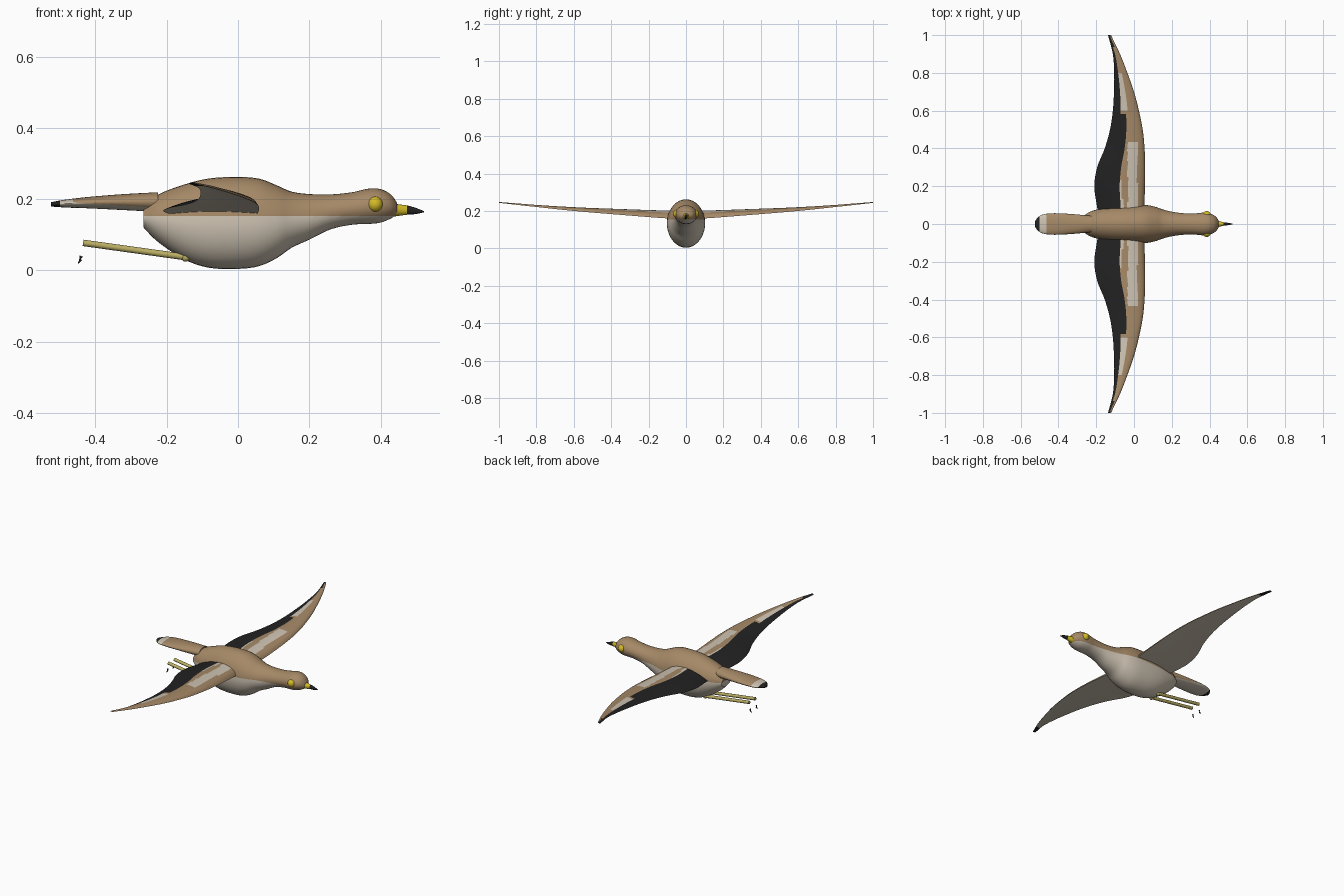
import bpy, bmesh, math
from mathutils import Vector

if "Cube" in bpy.data.objects:
    bpy.data.objects.remove(bpy.data.objects["Cube"])


def material(name, rgb):
    m = bpy.data.materials.new(name)
    m.diffuse_color = (*rgb, 1)
    m.use_nodes = True
    m.node_tree.nodes["Principled BSDF"].inputs["Base Color"].default_value = m.diffuse_color
    return m


BROWN = material("feather brown", (0.38, 0.25, 0.135))
CREAM = material("belly cream", (0.62, 0.55, 0.45))
BLACK = material("feather black", (0.016, 0.016, 0.016))
YELLOW = material("eye yellow", (0.65, 0.49, 0.02))
OLIVE = material("leg olive yellow", (0.50, 0.43, 0.13))
ALL = [BROWN, CREAM, BLACK, YELLOW, OLIVE]


def curve(points, t):
    """Smooth interpolation through rows of numbers, t from 0 to len - 1."""
    i = min(int(t), len(points) - 2)
    f = t - i
    p = [points[max(0, min(len(points) - 1, i + k))] for k in (-1, 0, 1, 2)]
    return [b + 0.5 * f * (c - a + f * (2 * a - 5 * b + 4 * c - d + f * (3 * (b - c) + d - a)))
            for a, b, c, d in zip(*p)]


def finish(name, bm, rule, angle=40):
    """Turn a bmesh into a smooth object, coloured by a rule on face centres."""
    bmesh.ops.recalc_face_normals(bm, faces=bm.faces[:])
    bm.normal_update()
    for f in bm.faces:
        f.material_index = ALL.index(rule(f.calc_center_median(), f.normal))
    me = bpy.data.meshes.new(name)
    bm.to_mesh(me)
    bm.free()
    for m in ALL:
        me.materials.append(m)
    ob = bpy.data.objects.new(name, me)
    bpy.context.collection.objects.link(ob)
    bpy.ops.object.select_all(action='DESELECT')
    ob.select_set(True)
    bpy.context.view_layer.objects.active = ob
    bpy.ops.object.shade_smooth_by_angle(angle=math.radians(angle))
    return ob


def loft(name, stations, rule, cuts=(), n=36, sub=4):
    """Elliptic sections (x, z low, z high, half width) joined along x."""
    bm = bmesh.new()
    rings = []
    for k in range((len(stations) - 1) * sub + 1):
        x, lo, hi, w = curve(stations, k / sub)
        ring = []
        for j in range(n):
            a = 2 * math.pi * j / n
            ring.append(bm.verts.new((x, w * math.cos(a), (lo + hi) / 2 + (hi - lo) / 2 * math.sin(a))))
        rings.append(ring)
    for r, s in zip(rings, rings[1:]):
        for j in range(n):
            bm.faces.new((r[j], r[(j + 1) % n], s[(j + 1) % n], s[j]))
    bm.faces.new(rings[0])
    bm.faces.new(rings[-1])
    # clean colour borders
    for co, no in cuts:
        bmesh.ops.bisect_plane(bm, geom=bm.verts[:] + bm.edges[:] + bm.faces[:],
                               plane_co=co, plane_no=no)
    return finish(name, bm, rule)


# Body, neck and head
loft("body", [
    (-0.265, 0.12, 0.175, 0.045), (-0.225, 0.08, 0.212, 0.068), (-0.15, 0.03, 0.241, 0.088),
    (-0.08, 0.007, 0.258, 0.098), (0.0, 0.004, 0.262, 0.102), (0.06, 0.012, 0.257, 0.101),
    (0.11, 0.035, 0.238, 0.092), (0.15, 0.063, 0.221, 0.078), (0.2, 0.086, 0.214, 0.065),
    (0.26, 0.115, 0.213, 0.057), (0.32, 0.128, 0.219, 0.056), (0.365, 0.13, 0.229, 0.06),
    (0.40, 0.134, 0.228, 0.056), (0.43, 0.146, 0.212, 0.042), (0.447, 0.158, 0.188, 0.02)],
    lambda c, n: BROWN if c.z > 0.153 else CREAM,
    cuts=[((0, 0, 0.153), (0, 0, 1))])

# Tail with pale band and dark tip
loft("tail", [
    (-0.525, 0.179, 0.191, 0.012), (-0.51, 0.178, 0.194, 0.034), (-0.48, 0.176, 0.199, 0.051),
    (-0.42, 0.174, 0.206, 0.057), (-0.32, 0.169, 0.214, 0.052), (-0.225, 0.164, 0.219, 0.043)],
    lambda c, n: BLACK if c.x < -0.5 else
    CREAM if c.x < -0.463 or c.z < 0.19 - 0.06 * (c.x + 0.46) else BROWN,
    cuts=[((-0.5, 0, 0), (1, 0, 0)), ((-0.463, 0, 0), (1, 0, 0)),
          ((-0.46, 0, 0.19), (0.06, 0, 1))])

# Beak
loft("beak", [
    (0.43, 0.15, 0.188, 0.024), (0.452, 0.153, 0.185, 0.015), (0.475, 0.156, 0.182, 0.009),
    (0.5, 0.158, 0.175, 0.006), (0.522, 0.163, 0.166, 0.002)],
    lambda c, n: YELLOW if c.x < 0.475 else BLACK, n=16)

# Wing outline from root to tip: y, leading x, trailing x, underside z, thickness
OUTLINE = [
    (0.0, 0.05, -0.18, 0.155, 0.042), (0.1, 0.055, -0.197, 0.16, 0.038),
    (0.2, 0.058, -0.21, 0.167, 0.034), (0.3, 0.059, -0.195, 0.175, 0.03),
    (0.4, 0.056, -0.155, 0.183, 0.026), (0.5, 0.046, -0.127, 0.191, 0.022),
    (0.6, 0.026, -0.112, 0.2, 0.018), (0.7, 0.0, -0.106, 0.21, 0.014),
    (0.8, -0.035, -0.105, 0.221, 0.01), (0.9, -0.074, -0.112, 0.232, 0.007),
    (1.0, -0.122, -0.138, 0.243, 0.004)]


def wing_colour(c, n):
    y = abs(c.y)
    _, lead, trail, _, _ = curve(OUTLINE, min(y, 1) * 10)
    t = (lead - c.x) / (lead - trail)
    if y > 0.94 and (n.z < 0 or t > 0.3):
        return BLACK
    if n.z < 0:
        return CREAM
    if t > (0.5 if y < 0.58 else 0.7):
        return BLACK
    if y < 0.44 and -0.034 < c.x < 0.018:
        return CREAM
    if (0.6 < y < 0.8 and t > 0.45) or (y < 0.24 and t > 0.45):
        return CREAM
    return BROWN


def wing(name, side):
    bm = bmesh.new()
    chord, span = 30, 60
    rows = []
    for k in range(span + 1):
        y, lead, trail, z, thick = curve(OUTLINE, k * 10 / span)
        top, low = [], []
        for j in range(chord + 1):
            t = j / chord
            x = lead + (trail - lead) * t
            base = z + thick * 0.15 * math.sin(math.pi * t)
            bulge = thick * 2.2 * math.sqrt(t) * (1 - t) ** 0.9 * 1.1
            top.append(bm.verts.new((x, side * y, base + bulge)))
            low.append(top[-1] if j in (0, chord) else bm.verts.new((x, side * y, base)))
        rows.append(top + low[-2:0:-1])
    m = len(rows[0])
    for r, s in zip(rows, rows[1:]):
        for j in range(m):
            bm.faces.new((r[j], r[(j + 1) % m], s[(j + 1) % m], s[j]))
    bm.faces.new(rows[0])
    bm.faces.new(rows[-1])
    finish(name, bm, wing_colour, 50)


def ball(name, centre, radius, mat):
    bm = bmesh.new()
    bmesh.ops.create_uvsphere(bm, u_segments=20, v_segments=12, radius=radius)
    bmesh.ops.translate(bm, vec=centre, verts=bm.verts[:])
    finish(name, bm, lambda c, n: mat)


def rod(name, a, b, r1, r2, mat):
    a, b = Vector(a), Vector(b)
    bm = bmesh.new()
    bmesh.ops.create_cone(bm, cap_ends=True, segments=14, radius1=r1, radius2=r2,
                          depth=(b - a).length)
    bmesh.ops.rotate(bm, matrix=(b - a).to_track_quat('Z', 'Y').to_matrix(), verts=bm.verts[:])
    bmesh.ops.translate(bm, vec=(a + b) / 2, verts=bm.verts[:])
    finish(name, bm, lambda c, n: mat)


# Paired parts
for label, s in (("right", -1), ("left", 1)):
    wing(label + "_wing", s)
    ball(label + "_eye", (0.385, s * 0.047, 0.185), 0.022, YELLOW)
    y = s * 0.028
    ball(label + "_knee", (-0.147, y, 0.036), 0.012, OLIVE)
    rod(label + "_leg", (-0.14, y, 0.036), (-0.435, y, 0.077), 0.009, 0.009, OLIVE)
    # small trailing claws
    rod(label + "_upper_claw", (-0.44, y, 0.04), (-0.445, y, 0.029), 0.005, 0.001, BLACK)
    rod(label + "_lower_claw", (-0.441, y, 0.031), (-0.449, y, 0.019), 0.004, 0.001, BLACK)
